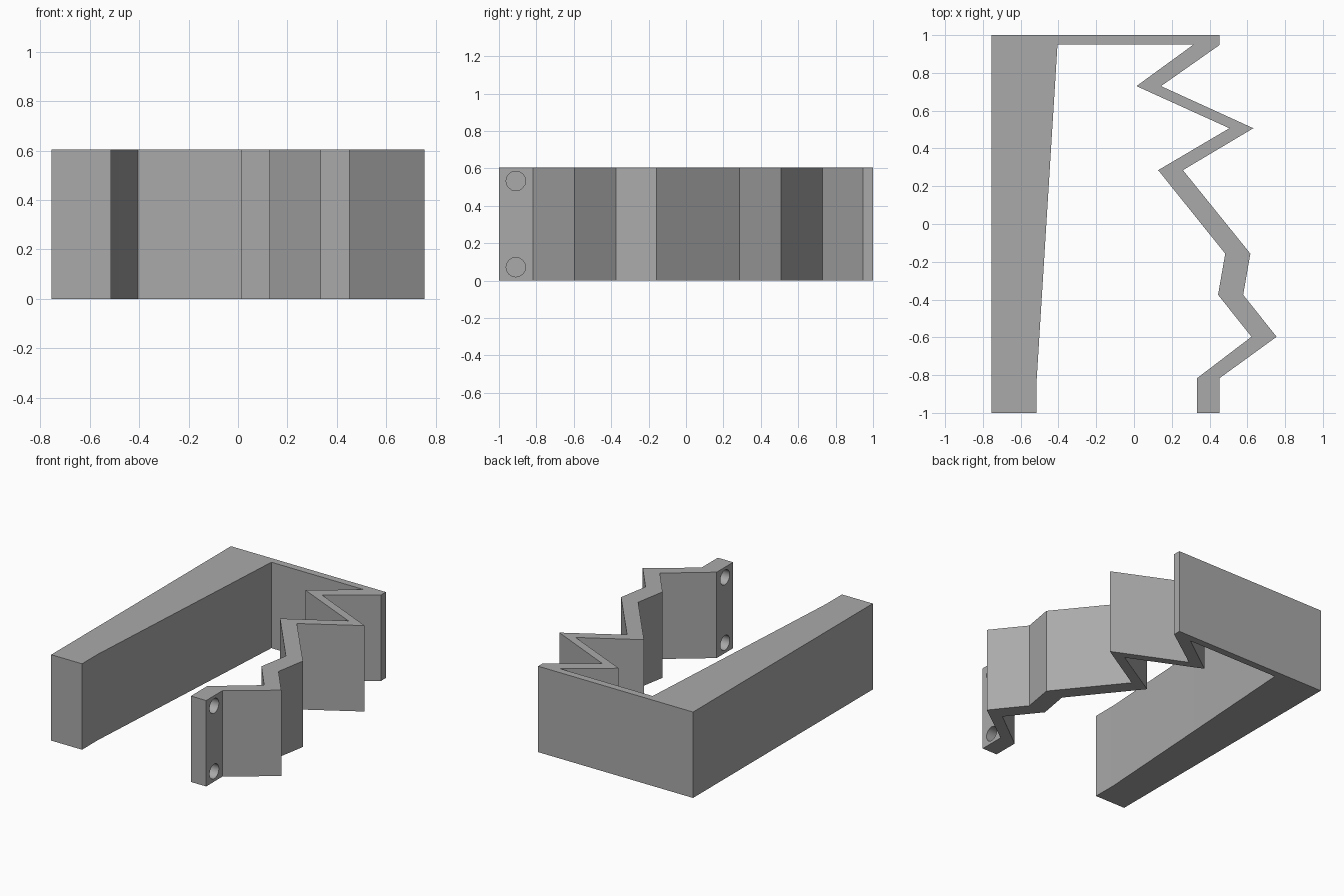
import bpy
import math

cube = bpy.data.objects.get("Cube")
if cube:
    bpy.data.objects.remove(cube, do_unlink=True)

HEIGHT = 0.605

grey = bpy.data.materials.new("plain grey")
grey.use_nodes = True
colour = (0.4, 0.4, 0.4, 1)
grey.diffuse_color = colour
grey.node_tree.nodes["Principled BSDF"].inputs["Base Color"].default_value = colour


def extrude_profile(name, points, height):
    """Prism over a counter-clockwise plan outline."""
    n = len(points)
    verts = [(x, y, z) for z in (0, height) for x, y in points]
    faces = [list(reversed(range(n))), list(range(n, 2 * n))]
    faces += [(i, (i + 1) % n, n + (i + 1) % n, n + i) for i in range(n)]
    mesh = bpy.data.meshes.new(name)
    mesh.from_pydata(verts, [], faces)
    mesh.materials.append(grey)
    obj = bpy.data.objects.new(name, mesh)
    bpy.context.collection.objects.link(obj)
    return obj


# Plan outline: tapered wall, thin back wall, zigzag strip ending in a tab
tapered_wall = [(-0.755, 1), (-0.755, -1), (-0.515, -1), (-0.515, -0.82), (-0.405, 0.95)]
zigzag_inner = [(0.315, 0.95), (0.013, 0.73), (0.505, 0.507), (0.128, 0.285),
                (0.483, -0.157), (0.445, -0.375), (0.622, -0.597), (0.333, -0.817)]
tab_end = [(0.333, -1), (0.452, -1)]
zigzag_outer = [(0.452, -0.817), (0.755, -0.597), (0.578, -0.375), (0.616, -0.157),
                (0.259, 0.285), (0.632, 0.507), (0.143, 0.73), (0.452, 0.947)]
body = extrude_profile("zigzag_bracket",
                       tapered_wall + zigzag_inner + tab_end + zigzag_outer + [(0.452, 1)],
                       HEIGHT)

# Two screw holes through the tab
for label, z in (("lower", 0.072), ("upper", 0.533)):
    bpy.ops.mesh.primitive_cylinder_add(vertices=16, radius=0.052, depth=0.4,
                                        location=(0.39, -0.91, z),
                                        rotation=(0, math.pi / 2, 0))
    cutter = bpy.context.object
    cutter.name = label + "_hole_cutter"
    cutter.data.materials.append(grey)
    cut = body.modifiers.new(label + " hole", "BOOLEAN")
    cut.operation = "DIFFERENCE"
    cut.solver = "EXACT"
    cut.object = cutter
    bpy.context.view_layer.objects.active = body
    bpy.ops.object.modifier_apply(modifier=cut.name)
    bpy.data.objects.remove(cutter, do_unlink=True)

# Smooth the hole walls, keep the folds crisp
bpy.ops.object.select_all(action="DESELECT")
body.select_set(True)
bpy.context.view_layer.objects.active = body
bpy.ops.object.shade_smooth_by_angle(angle=math.radians(25))
